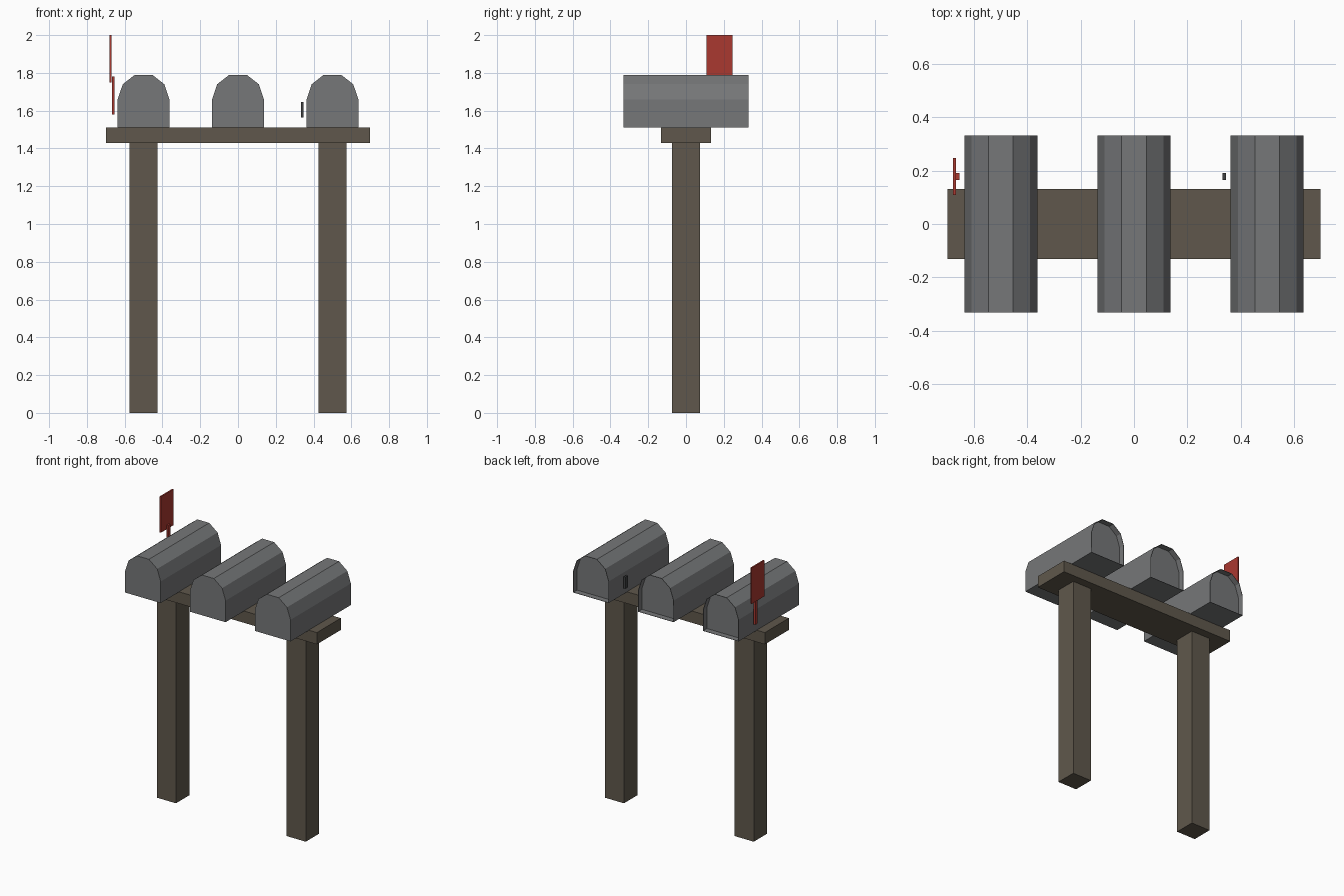
import bpy, bmesh

if "Cube" in bpy.data.objects:
    bpy.data.objects.remove(bpy.data.objects["Cube"])


def material(name, rgb):
    m = bpy.data.materials.new(name)
    m.diffuse_color = (*rgb, 1)
    m.use_nodes = True
    m.node_tree.nodes["Principled BSDF"].inputs["Base Color"].default_value = m.diffuse_color
    return m


WOOD = material("weathered_wood", (0.115, 0.097, 0.072))
METAL = material("grey_metal", (0.18, 0.185, 0.19))
RED = material("flag_red", (0.40, 0.04, 0.03))
DARK = material("dark_metal", (0.05, 0.052, 0.055))


def finish(bm, name, mat):
    bmesh.ops.recalc_face_normals(bm, faces=bm.faces)
    me = bpy.data.meshes.new(name)
    bm.to_mesh(me)
    bm.free()
    me.materials.append(mat)
    ob = bpy.data.objects.new(name, me)
    bpy.context.collection.objects.link(ob)
    return ob


def box(name, lo, hi, mat):
    bm = bmesh.new()
    bmesh.ops.create_cube(bm, size=1)
    for v in bm.verts:
        v.co = [(a + b) / 2 + c * (b - a) for a, b, c in zip(lo, hi, v.co)]
    return finish(bm, name, mat)


def mailbox(name, x):
    # Faceted arch profile, mirrored, extruded front to back
    half = [(0.137, 1.51), (0.137, 1.66), (0.11, 1.74), (0.046, 1.79)]
    profile = half + [(-px, pz) for px, pz in reversed(half)]
    bm = bmesh.new()
    front = bm.faces.new([bm.verts.new((x + px, -0.332, pz)) for px, pz in profile])
    geom = bmesh.ops.extrude_face_region(bm, geom=[front], use_keep_orig=True)["geom"]
    back = next(g for g in geom if isinstance(g, bmesh.types.BMFace))
    for v in back.verts:
        v.co.y = 0.332
    bmesh.ops.recalc_face_normals(bm, faces=bm.faces)
    # Back panel recessed behind a thin rim
    bmesh.ops.inset_region(bm, faces=[back], thickness=0.003)
    rim = bmesh.ops.extrude_face_region(bm, geom=[back])["geom"]
    bmesh.ops.translate(bm, vec=(0, -0.04, 0),
                        verts=[g for g in rim if isinstance(g, bmesh.types.BMVert)])
    if back.is_valid:
        bmesh.ops.delete(bm, geom=[back], context='FACES_ONLY')
    return finish(bm, name, METAL)


# Posts and shelf
for side, x in (("left", -0.5), ("right", 0.5)):
    box(side + "_post", (x - 0.074, -0.074, 0), (x + 0.074, 0.074, 1.43), WOOD)
box("shelf", (-0.70, -0.132, 1.43), (0.70, 0.132, 1.512), WOOD)

# Three mailboxes
for label, x in (("left", -0.5), ("middle", 0.0), ("right", 0.5)):
    mailbox(label + "_mailbox", x)

# Raised flag on the left box, empty bracket beside the right box
box("flag_stem", (-0.668, 0.165, 1.58), (-0.655, 0.191, 1.78), RED)
box("flag_plate", (-0.679, 0.108, 1.75), (-0.669, 0.247, 2.0), RED)
box("flag_bracket", (0.333, 0.165, 1.563), (0.346, 0.191, 1.645), DARK)
